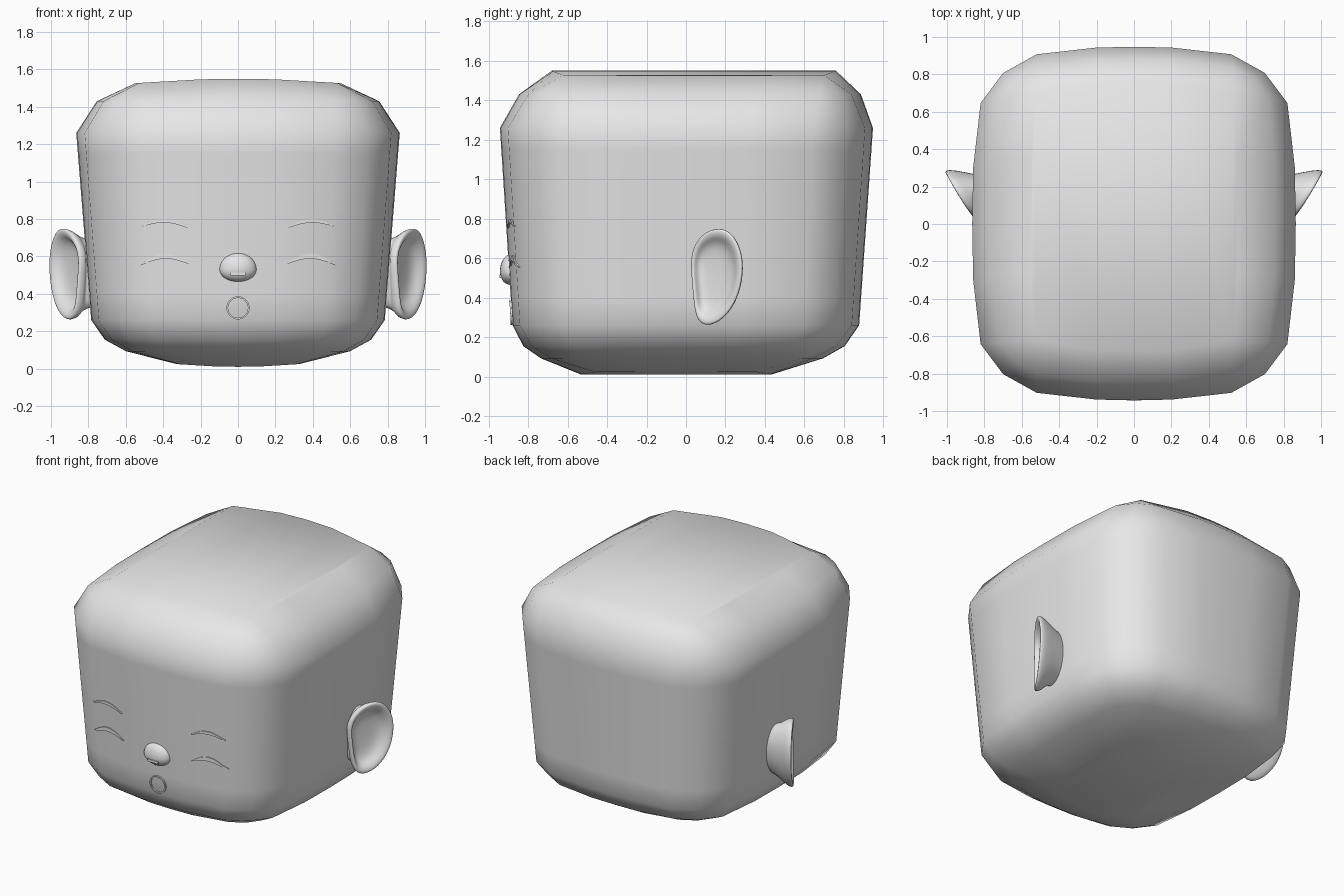
import bpy, bmesh, math
from mathutils import Vector
from mathutils.bvhtree import BVHTree

if "Cube" in bpy.data.objects:
    bpy.data.objects.remove(bpy.data.objects["Cube"])

skin = bpy.data.materials.new("plain grey")
skin.diffuse_color = (0.8, 0.8, 0.8, 1)
skin.use_nodes = True
skin.node_tree.nodes["Principled BSDF"].inputs["Base Color"].default_value = skin.diffuse_color


def finish(bm, name, angle=None, mirror=False, subdiv=0):
    bmesh.ops.recalc_face_normals(bm, faces=bm.faces)
    me = bpy.data.meshes.new(name)
    bm.to_mesh(me)
    bm.free()
    me.materials.append(skin)
    ob = bpy.data.objects.new(name, me)
    bpy.context.collection.objects.link(ob)
    bpy.ops.object.select_all(action='DESELECT')
    ob.select_set(True)
    bpy.context.view_layer.objects.active = ob
    if angle is None:
        bpy.ops.object.shade_smooth()
    else:
        bpy.ops.object.shade_smooth_by_angle(angle=math.radians(angle))
    if mirror:
        ob.modifiers.new("Mirror", 'MIRROR')
    if subdiv:
        m = ob.modifiers.new("Subdivision", 'SUBSURF')
        m.levels = m.render_levels = subdiv
    return ob


def bridge(bm, a, b):
    n = len(a)
    for i in range(n):
        j = (i + 1) % n
        bm.faces.new((a[i], a[j], b[j], b[i]))


# ---- head: rings between a wide plan outline and small flat cores ----
OUTER = [(0, .945), (.2, .941), (.52, .905), (.70, .805), (.82, .645), (.86, .3), (.865, 0)]
TOP = [(0, .72), (.2, .715), (.53, .66), (.53, .66), (.53, .66), (.55, .3), (.55, 0)]
BOTTOM = [(0, .48), (.13, .475), (.31, .41), (.31, .41), (.31, .41), (.33, .18), (.33, 0)]


def around(q):
    """Mirror a quarter outline into a closed loop of 24 points."""
    half = q + [(x, -y) for x, y in q[-2::-1]]
    return half + [(-x, y) for x, y in half[-2:0:-1]]


def mix(core, outer, k):
    return [(c[0] + (o[0] - c[0]) * k, c[1] + (o[1] - c[1]) * k) for c, o in zip(core, outer)]


LOW = [(x * .9075, y * .929) for x, y in OUTER]
levels = [(mix(BOTTOM, LOW, 0), .01, -.05), (mix(BOTTOM, LOW, .59), .093, -.02),
          (mix(BOTTOM, LOW, .84), .155, -.01)]
for z in (.26, .4, .6, .8, 1.0, 1.15, 1.26):
    levels.append((mix(LOW, OUTER, z - .26), z, .003 * (z - .5)))
levels += [(mix(TOP, OUTER, .65), 1.43, .02), (mix(TOP, OUTER, 0), 1.55, .04)]

bm = bmesh.new()
rings = []
for n, (q, z, dy) in enumerate(levels):
    ring = []
    for x, y in around(q):
        sag = .14 * x * x if n == 0 else (-.08 * x * x if n == len(levels) - 1 else 0)
        ring.append(bm.verts.new((x, y + dy, z + sag)))
    rings.append(ring)
for a, b in zip(rings, rings[1:]):
    bridge(bm, a, b)
for r in (rings[0], rings[-1]):
    for i, j in ((0, 1), (1, 2), (22, 23), (23, 0)):
        bm.faces.new((r[i], r[j], r[(12 - j) % 24], r[(12 - i) % 24]))
    bm.faces.new([r[i] for i in (2, 5, 6, 7, 10)])
    bm.faces.new([r[i] for i in (14, 17, 18, 19, 22)])
bmesh.ops.remove_doubles(bm, verts=bm.verts, dist=.0005)
bmesh.ops.recalc_face_normals(bm, faces=bm.faces)
surface = BVHTree.FromBMesh(bm)
finish(bm, "head")


def front_y(x, z):
    return surface.ray_cast(Vector((x, -3, z)), Vector((0, 1, 0)))[0].y


# ---- crescent eyes and brows laid on the face ----
def crescent(name, p0, top, p1, thick, steps=12):
    bm = bmesh.new()
    loops = []
    for i in range(steps + 1):
        t = i / steps
        x = p0[0] + (p1[0] - p0[0]) * t
        bow = math.sin(math.pi * t)
        base = p0[1] + (p1[1] - p0[1]) * t
        zu = base + (top - (p0[1] + p1[1]) / 2) * bow
        zl = zu - .005 - thick * bow
        y = front_y(x, zu)
        loops.append([bm.verts.new((x, y + d, z)) for d, z in
                      ((-.008, zu), (-.008, zl), (.01, zl), (.01, zu))])
    for a, b in zip(loops, loops[1:]):
        bridge(bm, a, b)
    bm.faces.new(loops[0])
    bm.faces.new(loops[-1])
    finish(bm, name, 40, mirror=True)


crescent("closed_eyes", (.265, .565), .615, (.52, .557), .022)
crescent("eyebrows", (.27, .757), .80, (.51, .765), .014)

# ---- nose: soft bump with a small crease plate beneath the tip ----
bm = bmesh.new()
bmesh.ops.create_uvsphere(bm, u_segments=24, v_segments=14, radius=1)
for v in bm.verts:
    v.co = Vector((v.co.x * .10, -.888 + v.co.y * .055, .53 + v.co.z * (.09 if v.co.z > 0 else .065)))
finish(bm, "nose")

bm = bmesh.new()
bmesh.ops.create_cube(bm, size=1)
for v in bm.verts:
    v.co = Vector((v.co.x * .08, -.934 + v.co.y * .02, .507 + v.co.z * .016))
finish(bm, "nose_crease", 40)

# ---- mouth: round rim ----
bm = bmesh.new()
loops = []
for r, d in ((.062, .01), (.062, -.009), (.053, -.009), (.053, .004)):
    loops.append([])
    for i in range(24):
        a = math.tau * i / 24
        x, z = r * math.cos(a), .325 + r * math.sin(a)
        loops[-1].append(bm.verts.new((x, front_y(x, z) + d, z)))
for a, b in zip(loops, loops[1:] + loops[:1]):
    bridge(bm, a, b)
finish(bm, "mouth", 40)

# ---- ears: rim outline lofted back to the head and inward to a bowl ----
EAR = [(.16, .755), (.225, .73), (.27, .65), (.285, .55), (.265, .42), (.205, .31),
       (.12, .255), (.05, .275), (.035, .40), (.025, .52), (.02, .63), (.075, .725)]
CY, CZ = .155, .51


def flare(y):
    return .84 + .165 * max((y - .02) / .25, 0) ** .8


bm = bmesh.new()
loops = []
# (outline scale, fixed x or None, x offset from the rim, y offset)
for s, fx, dx, dy in ((.72, .74, 0, .0), (.76, .82, 0, .01), (.96, None, -.045, .015),
                      (1.02, None, -.012, .006), (1.0, None, .004, 0), (.84, None, -.006, -.004),
                      (.70, None, -.05, 0), (.35, None, -.065, 0)):
    loop = []
    for y, z in EAR:
        yy, zz = CY + (y - CY) * s, CZ + (z - CZ) * s
        x = fx if fx else flare(yy) + dx
        loop.append(bm.verts.new((x, yy + dy, zz)))
    loops.append(loop)
for a, b in zip(loops, loops[1:]):
    bridge(bm, a, b)
bm.faces.new(loops[-1])
finish(bm, "ears", mirror=True, subdiv=2)
